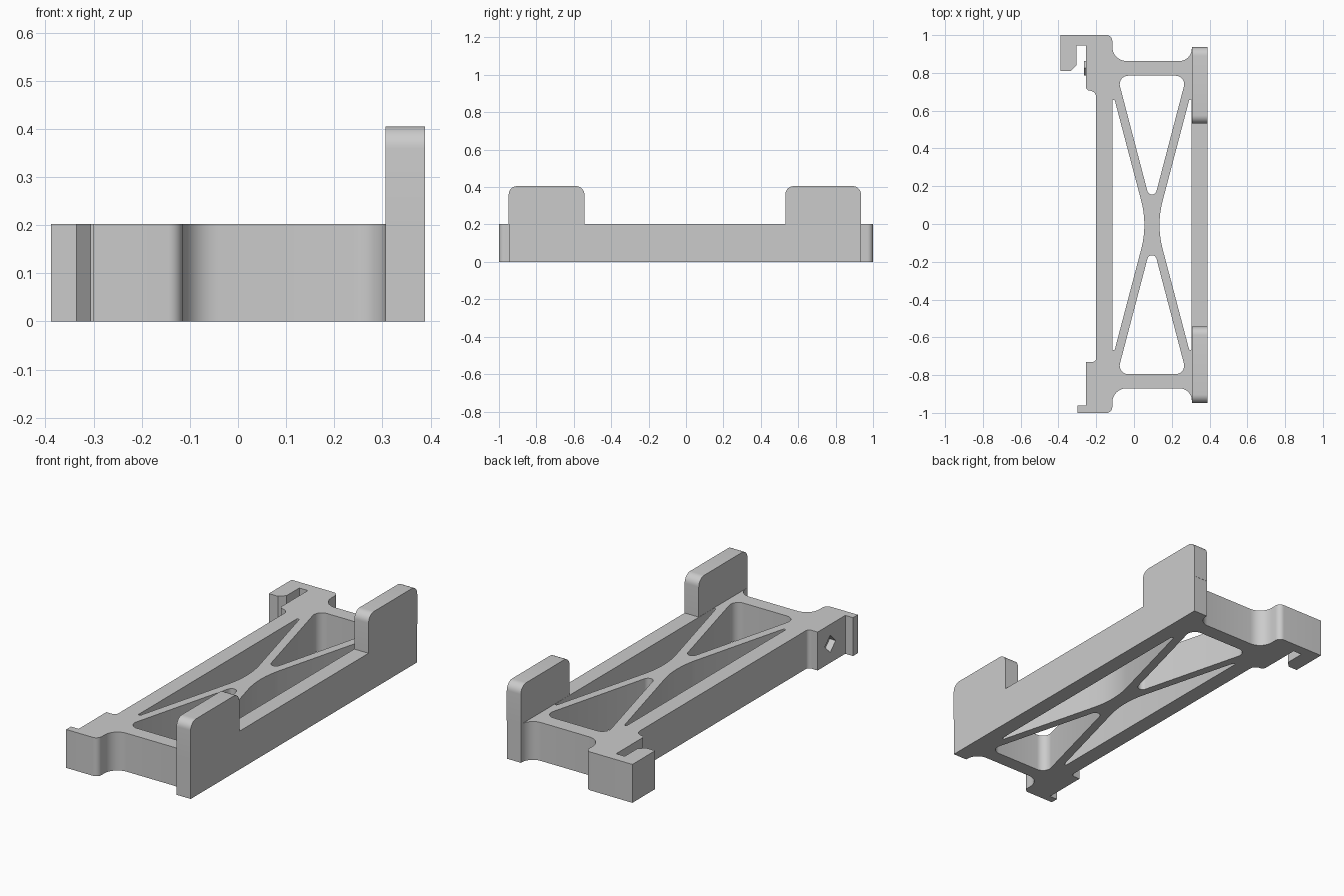
import bpy, bmesh, math
from mathutils import Vector, Matrix

if "Cube" in bpy.data.objects:
    bpy.data.objects.remove(bpy.data.objects["Cube"])

GREY = (0.6, 0.6, 0.6, 1)
grey = bpy.data.materials.new("plain grey")
grey.use_nodes = True
grey.diffuse_color = GREY
grey.node_tree.nodes["Principled BSDF"].inputs["Base Color"].default_value = GREY


def rounded(corners, steps=8):
    """Turn (x, y, radius) corners into a filleted loop of 2D points."""
    loop = []
    for i, (x, y, r) in enumerate(corners):
        p = Vector((x, y))
        if not r:
            loop.append(p)
            continue
        a = (Vector(corners[i - 1][:2]) - p).normalized()
        b = (Vector(corners[(i + 1) % len(corners)][:2]) - p).normalized()
        half = a.angle(b) / 2
        mid = (a + b).normalized()
        centre = p + mid * (r / math.sin(half))
        sweep = math.pi / 2 - half
        if a.x * b.y - a.y * b.x > 0:
            sweep = -sweep
        base = math.atan2(-mid.y, -mid.x)
        for k in range(steps + 1):
            t = base + sweep * (2 * k / steps - 1)
            loop.append(centre + Vector((math.cos(t), math.sin(t))) * r)
    return loop


def prism(name, loops, depth, matrix=Matrix()):
    """Extrude an outline with optional holes along its local z."""
    bm = bmesh.new()
    for loop in loops:
        verts = [bm.verts.new((p[0], p[1], 0)) for p in loop]
        for i, v in enumerate(verts):
            bm.edges.new((verts[i - 1], v))
    bmesh.ops.triangle_fill(bm, edges=bm.edges[:], use_beauty=True, normal=(0, 0, 1))
    top = bmesh.ops.extrude_face_region(bm, geom=bm.faces[:])["geom"]
    bmesh.ops.translate(bm, verts=[g for g in top if isinstance(g, bmesh.types.BMVert)],
                        vec=(0, 0, depth))
    bmesh.ops.transform(bm, matrix=matrix, verts=bm.verts[:])
    bmesh.ops.recalc_face_normals(bm, faces=bm.faces[:])
    mesh = bpy.data.meshes.new(name)
    bm.to_mesh(mesh)
    bm.free()
    mesh.materials.append(grey)
    obj = bpy.data.objects.new(name, mesh)
    bpy.context.collection.objects.link(obj)
    return obj


def activate(obj):
    bpy.ops.object.select_all(action="DESELECT")
    obj.select_set(True)
    bpy.context.view_layer.objects.active = obj


# Frame outline, with a hook at the back and a small lip at the front
OUT, IN, HEIGHT = 0.388, 0.306, 0.202
outline = [
    (-0.30, -1, 0), (-0.115, -1, 0.03), (-0.115, -0.87, 0.075),
    (IN, -0.87, 0.065), (IN, -0.947, 0), (OUT, -0.947, 0),
    (OUT, 0.935, 0), (IN, 0.935, 0), (IN, 0.863, 0.065),
    (-0.115, 0.863, 0.075), (-0.115, 1, 0.03), (-OUT, 1, 0),
    (-OUT, 0.81, 0), (-0.335, 0.81, 0), (-0.305, 0.84, 0),
    (-0.305, 0.945, 0), (-0.255, 0.945, 0), (-0.255, 0.71, 0.02),
    (-0.2, 0.70, 0.035), (-0.2, -0.73, 0.02), (-0.255, -0.73, 0),
    (-0.255, -0.96, 0), (-0.30, -0.96, 0),
]

# Four rounded triangular openings that leave crossed struts
CX, CY = 0.095, -0.005
openings = []
for s in (-1, 1):
    openings.append([(CX + s * 0.21, CY - 0.71, 0.007), (CX + s * 0.21, CY + 0.71, 0.007),
                     (CX + s * 0.023, CY, 0.5)])
    openings.append([(CX, CY + s * 0.087, 0.025), (CX + 0.184, CY + s * 0.79, 0.045),
                     (CX - 0.184, CY + s * 0.79, 0.045)])
frame = prism("frame", [rounded(c) for c in [outline] + openings], HEIGHT)

# Profiles drawn in y-z and extruded along x
ALONG_X = Matrix(((0, 0, 1, 0), (1, 0, 0, 0), (0, 1, 0, 0), (0, 0, 0, 1)))


def diamond(name, y, size, x, depth):
    pts = [(y + size, 0.1), (y, 0.1 + size), (y - size, 0.1), (y, 0.1 - size)]
    return prism(name, [pts], depth, Matrix.Translation((x, 0, 0)) @ ALONG_X)


# Diamond socket at the front end and matching peg at the back end
cutter = diamond("socket_cutter", -0.835, 0.045, -0.27, 0.05)
cutter.hide_render = True
cut = frame.modifiers.new("socket", "BOOLEAN")
cut.operation = "DIFFERENCE"
cut.object = cutter
activate(frame)
bpy.ops.object.modifier_apply(modifier=cut.name)
bpy.data.objects.remove(cutter)
diamond("peg", 0.825, 0.038, -0.265, 0.02)

# Upright tabs on the outer rail
tabs = []
for name, y0, y1 in (("front_tab", -0.948, -0.543), ("back_tab", 0.531, 0.936)):
    profile = [(y0, HEIGHT, 0), (y1, HEIGHT, 0), (y1, 0.405, 0.045), (y0, 0.405, 0.045)]
    tabs.append(prism(name, [rounded(profile)], OUT - IN,
                      Matrix.Translation((IN, 0, 0)) @ ALONG_X))

for obj in [frame] + tabs:
    activate(obj)
    bpy.ops.object.shade_smooth_by_angle(angle=math.radians(30))
